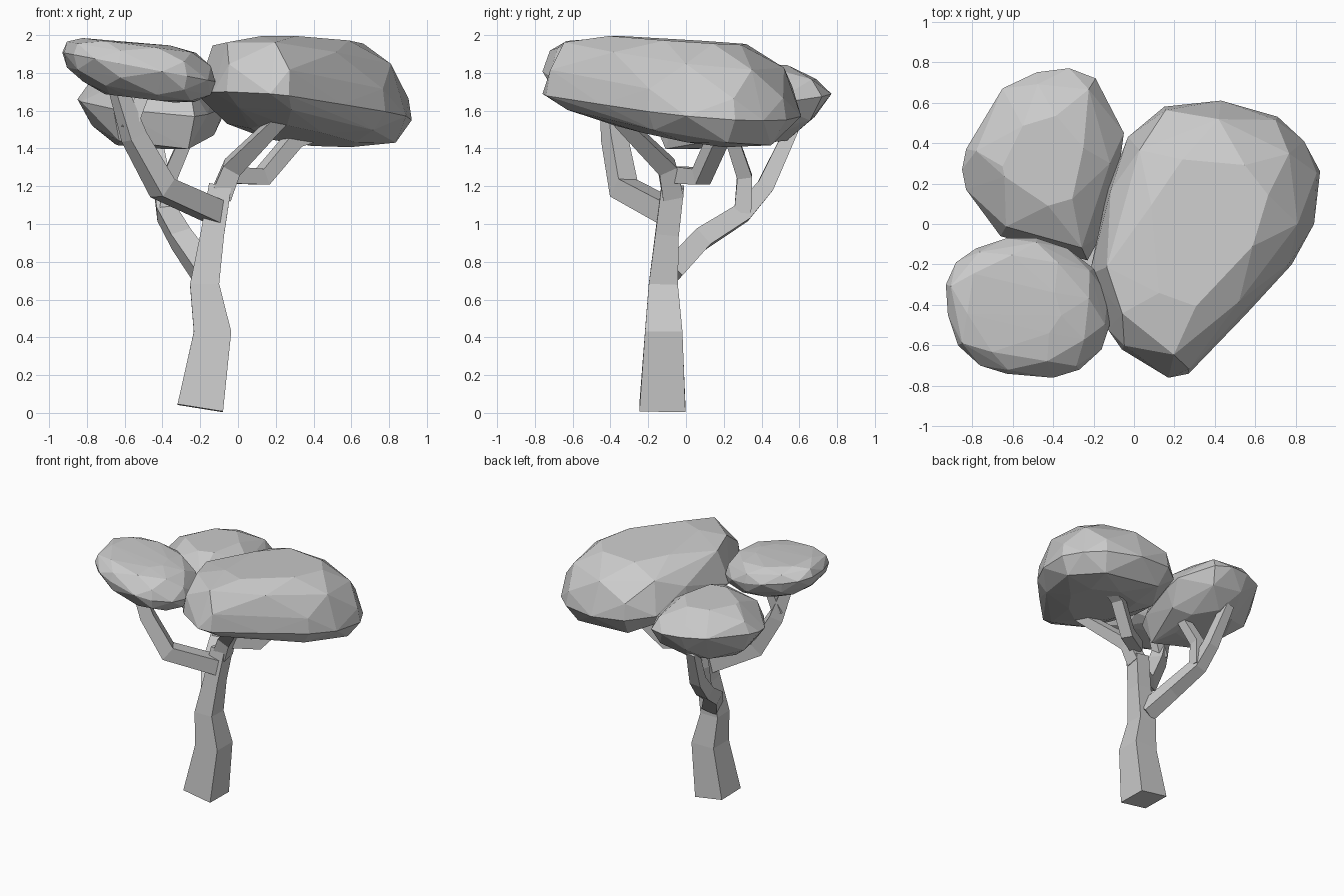
import bpy, bmesh
from mathutils import Vector

if "Cube" in bpy.data.objects:
    bpy.data.objects.remove(bpy.data.objects["Cube"])

grey = bpy.data.materials.new("light grey")
grey.diffuse_color = (0.6, 0.6, 0.6, 1)
grey.use_nodes = True
grey.node_tree.nodes["Principled BSDF"].inputs["Base Color"].default_value = grey.diffuse_color


def finish(bm, name):
    bmesh.ops.recalc_face_normals(bm, faces=bm.faces)
    me = bpy.data.meshes.new(name)
    bm.to_mesh(me)
    bm.free()
    me.materials.append(grey)
    bpy.context.collection.objects.link(bpy.data.objects.new(name, me))


def limb(name, path, side=(0, 1, 0)):
    """Four-sided tube along points (x, y, z, half width)."""
    bm = bmesh.new()
    pts = [Vector(p[:3]) for p in path]
    u, rings = Vector(side), []
    for i, p in enumerate(pts):
        a = (p - pts[i - 1]).normalized() if i else Vector()
        b = (pts[i + 1] - p).normalized() if i < len(pts) - 1 else Vector()
        t = (a + b).normalized()
        u = (u - t * u.dot(t)).normalized()
        v = t.cross(u)
        r = path[i][3]
        rings.append([bm.verts.new(p + (u * j + v * k) * r)
                      for j, k in ((1, 1), (-1, 1), (-1, -1), (1, -1))])
    for lo, hi in zip(rings, rings[1:]):
        for k in range(4):
            n = (k + 1) % 4
            bm.faces.new((lo[k], lo[n], hi[n], hi[k]))
    bm.faces.new(rings[0])
    bm.faces.new(rings[-1])
    finish(bm, name)


def canopy(name, centre, outline, levels):
    """Faceted hull of an outline shrunk at levels (scale, z, x slope, y slope)."""
    bm = bmesh.new()
    cx, cy = centre
    for i, (s, z, sx, sy) in enumerate(levels):
        # every other point, alternating, away from the full outline
        for x, y in outline if s == 1 else outline[i % 2::2]:
            dx, dy = (x - cx) * s, (y - cy) * s
            bm.verts.new((cx + dx, cy + dy, z + dx * sx + dy * sy))
    bmesh.ops.convex_hull(bm, input=bm.verts)
    loose = [v for v in bm.verts if not v.link_faces]
    bmesh.ops.delete(bm, geom=loose, context='VERTS')
    finish(bm, name)


# Trunk
limb("trunk", [(-.2, -.125, .025, .122), (-.135, -.118, .43, .099),
               (-.177, -.12, .68, .077), (-.135, -.1, .95, .062),
               (-.095, -.07, 1.2, .06)])

# Front left branch and its fork
limb("front_left_branch", [(-.11, -.09, 1.06, .06), (-.4, -.33, 1.19, .06),
                           (-.55, -.38, 1.46, .052), (-.65, -.41, 1.76, .035)], (0, 0, 1))
limb("front_left_fork", [(-.58, -.38, 1.5, .04), (-.49, -.36, 1.72, .032)])

# Back left branch and its fork
limb("back_left_branch", [(-.18, -.08, .75, .06), (-.3, .08, .92, .055),
                          (-.38, .3, 1.06, .05), (-.4, .42, 1.2, .045),
                          (-.45, .56, 1.5, .035)], (1, 0, 0))
limb("back_left_fork", [(-.37, .3, 1.06, .045), (-.36, .31, 1.25, .04),
                        (-.27, .24, 1.46, .035)], (1, 0, 0))

# Right branch and its fork
limb("right_branch", [(-.09, -.07, 1.15, .055), (-.03, -.1, 1.3, .05),
                      (.25, -.38, 1.58, .035)], (1, 0, 0))
limb("right_fork", [(-.06, -.04, 1.26, .045), (.13, .08, 1.25, .045),
                    (.3, .17, 1.45, .045), (.48, .23, 1.5, .035)], (0, 0, 1))

# Foliage masses
canopy("right_canopy", (.35, 0),
       [(-.22, -.25), (-.13, .17), (-.03, .43), (.15, .58), (.43, .61), (.71, .53),
        (.84, .41), (.92, .26), (.89, 0), (.78, -.2), (.55, -.45), (.27, -.74),
        (.17, -.76), (-.06, -.62), (-.13, -.52)],
       [(.5, 1.46, -.1, -.14), (.85, 1.51, -.1, -.14), (1, 1.62, -.09, -.07),
        (.97, 1.75, -.12, -.08), (.85, 1.885, -.08, -.1), (.55, 1.97, -.02, -.06)])
canopy("front_left_canopy", (-.52, -.42),
       [(-.93, -.3), (-.88, -.19), (-.78, -.12), (-.63, -.07), (-.48, -.07), (-.33, -.12),
        (-.2, -.22), (-.13, -.35), (-.12, -.5), (-.16, -.62), (-.27, -.72), (-.4, -.76),
        (-.63, -.74), (-.76, -.7), (-.87, -.6), (-.92, -.45)],
       [(.45, 1.665, -.12, 0), (.75, 1.7, -.18, 0), (.94, 1.755, -.19, 0), (1, 1.83, -.19, 0),
        (.94, 1.9, -.17, 0), (.76, 1.945, -.13, 0), (.4, 1.955, -.06, 0)])
canopy("back_left_canopy", (-.45, .3),
       [(-.85, .27), (-.83, .37), (-.65, .67), (-.48, .75), (-.32, .77), (-.19, .72),
        (-.05, .45), (-.07, .3), (-.16, -.05), (-.23, -.18), (-.4, -.12), (-.66, -.06),
        (-.83, .17)],
       [(.5, 1.42, -.02, .1), (.85, 1.49, -.06, .2), (1, 1.64, -.06, .12),
        (.87, 1.755, 0, .03), (.5, 1.84, .03, 0)])
